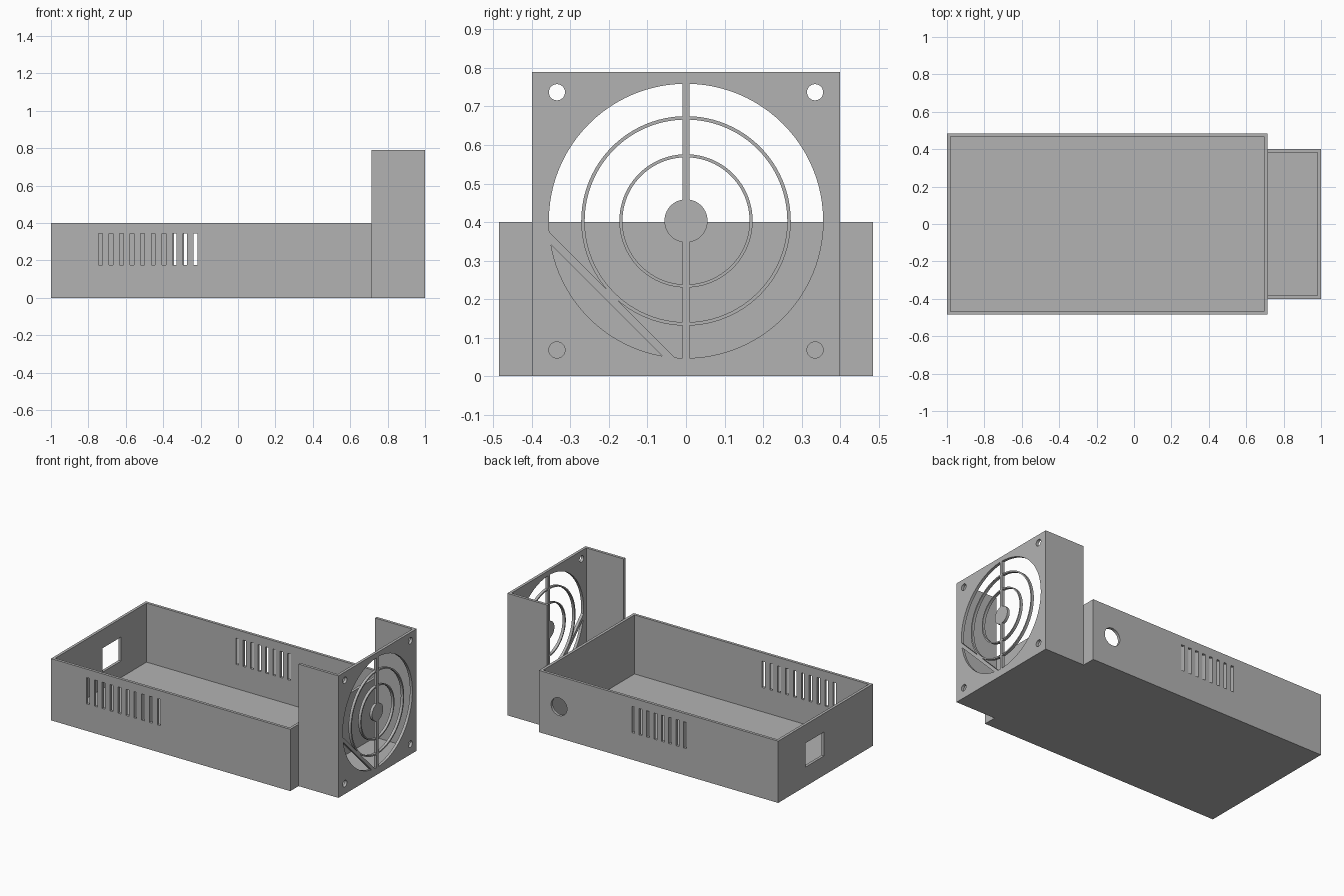
import bpy, bmesh, math

cube = bpy.data.objects.get("Cube")
if cube:
    bpy.data.objects.remove(cube, do_unlink=True)

grey = bpy.data.materials.new("plain grey")
grey.use_nodes = True
grey.diffuse_color = (0.45, 0.45, 0.45, 1)
grey.node_tree.nodes["Principled BSDF"].inputs["Base Color"].default_value = (0.45, 0.45, 0.45, 1)

T = 0.018                        # wall thickness
BACK, STEP, FRONT = -1, 0.714, 1  # length stations along x
HALF, FAN_HALF = 0.485, 0.4       # half widths of tray and fan housing
TRAY_TOP, FAN_TOP = 0.4, 0.79
HUB_Z = 0.403


def rect(u0, u1, v0, v1):
    return [(u0, v0), (u1, v0), (u1, v1), (u0, v1)]


def circle(u, v, r, n=96):
    return [(u + r * math.cos(i * math.tau / n), v + r * math.sin(i * math.tau / n)) for i in range(n)]


def place(axis, u, v, w):
    return {"x": (w, u, v), "y": (u, w, v), "z": (u, v, w)}[axis]


def plate(name, axis, w0, w1, *shapes):
    """Extrude flat shapes along an axis; each shape is an outline followed by its holes."""
    bm = bmesh.new()
    normal = place(axis, 0, 0, 1)
    for loops in shapes:
        edges = []
        for loop in loops:
            vs = [bm.verts.new(place(axis, u, v, w0)) for u, v in loop]
            edges += [bm.edges.new((vs[i - 1], vs[i])) for i in range(len(vs))]
        fill = bmesh.ops.triangle_fill(bm, use_beauty=True, use_dissolve=False, edges=edges, normal=normal)
        faces = [f for f in fill["geom"] if isinstance(f, bmesh.types.BMFace)]
        new = bmesh.ops.extrude_face_region(bm, geom=faces, use_keep_orig=True)["geom"]
        bmesh.ops.translate(bm, vec=[c * (w1 - w0) for c in normal],
                            verts=[g for g in new if isinstance(g, bmesh.types.BMVert)])
    bmesh.ops.recalc_face_normals(bm, faces=bm.faces)
    mesh = bpy.data.meshes.new(name)
    bm.to_mesh(mesh)
    bm.free()
    mesh.materials.append(grey)
    obj = bpy.data.objects.new(name, mesh)
    bpy.context.collection.objects.link(obj)
    return obj


def cut(obj, cutter):
    """Subtract a helper solid and discard it."""
    mod = obj.modifiers.new("cut", "BOOLEAN")
    mod.operation, mod.solver, mod.object = "DIFFERENCE", "EXACT", cutter
    cutter.hide_render = True
    bpy.context.view_layer.update()
    done = obj.evaluated_get(bpy.context.evaluated_depsgraph_get())
    mesh = bpy.data.meshes.new_from_object(done)
    obj.modifiers.clear()
    obj.data = mesh
    bpy.data.objects.remove(cutter, do_unlink=True)


def slots(start, pitch, count):
    return [rect(start + i * pitch, start + i * pitch + 0.021, 0.175, 0.345) for i in range(count)]


# Floor under both the tray and the fan housing
plate("floor", "z", 0, T, [[
    (BACK, -HALF), (STEP, -HALF), (STEP, -FAN_HALF), (FRONT - T, -FAN_HALF),
    (FRONT - T, FAN_HALF), (STEP, FAN_HALF), (STEP, HALF), (BACK, HALF)]])

# Tray walls with vents, cable hole and socket window
side = rect(BACK, STEP, T, TRAY_TOP)
plate("front_wall", "y", -HALF, T - HALF, [side] + slots(-0.746, 0.0565, 10))
plate("rear_wall", "y", HALF - T, HALF,
      [side, circle(0.57, 0.203, 0.057, 48)] + slots(-0.343, 0.053, 8))
end = rect(T - HALF, HALF - T, T, TRAY_TOP)
plate("socket_wall", "x", BACK, BACK + T, [end, rect(0.015, 0.205, 0.125, 0.28)])
plate("dividing_wall", "x", STEP - T, STEP, [end])

# Fan housing cheeks
for label, y in (("front", -FAN_HALF), ("rear", FAN_HALF - T)):
    plate(label + "_fan_cheek", "y", y, y + T, [rect(STEP, FRONT - T, T, FAN_TOP)])

# Fan plate with screw holes
screws = [circle(y, z, 0.021, 32) for y in (-0.335, 0.335) for z in (0.068, 0.737)]
grille = plate("fan_grille", "x", FRONT - T, FRONT,
               [rect(-FAN_HALF, FAN_HALF, 0, FAN_TOP)] + screws)

# Ring-shaped openings, interrupted by the upright and diagonal bars
gaps = [[circle(0, HUB_Z, outer), circle(0, HUB_Z, inner)]
        for outer, inner in ((0.356, 0.272), (0.263, 0.173), (0.165, 0.056))]
opening = plate("opening_cutter", "x", FRONT - 0.05, FRONT + 0.05, *gaps)
upright = rect(-0.009, 0.009, 0.01, 0.78)
cut(opening, plate("upright_cutter", "x", FRONT - 0.1, FRONT + 0.1, [upright]))
d = math.sqrt(0.5)
diagonal = [(d * (s - r), HUB_Z - d * (s + r)) for s, r in rect(-0.3, 0.3, 0.2712, 0.2915)]
cut(opening, plate("diagonal_cutter", "x", FRONT - 0.1, FRONT + 0.1, [diagonal]))
cut(grille, opening)
